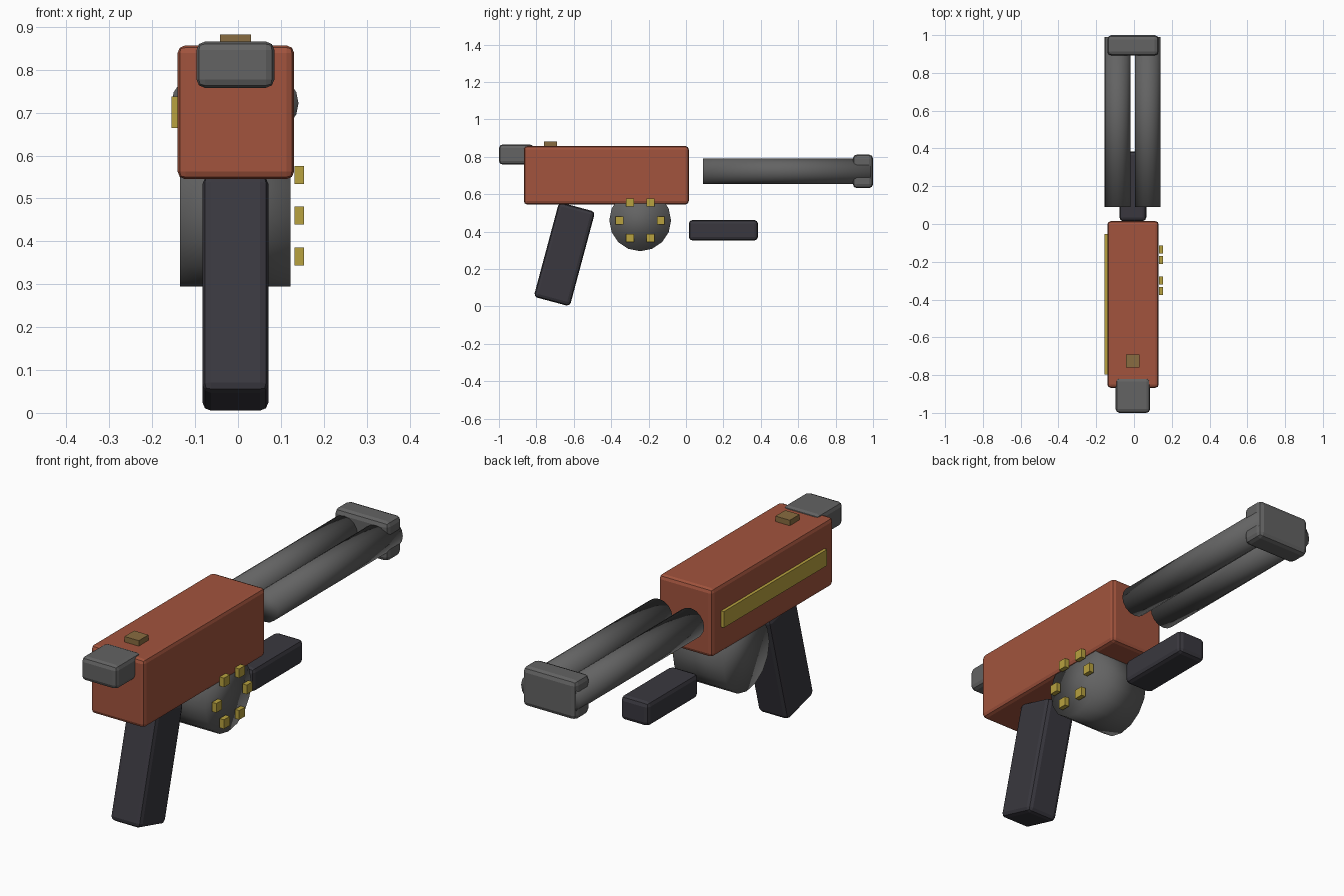
import bpy, bmesh, math
from mathutils import Matrix

if "Cube" in bpy.data.objects:
    bpy.data.objects.remove(bpy.data.objects["Cube"])

CX = -0.005  # the main parts share this centre line


def material(name, rgb):
    m = bpy.data.materials.new(name)
    m.diffuse_color = (*rgb, 1)
    m.use_nodes = True
    m.node_tree.nodes["Principled BSDF"].inputs["Base Color"].default_value = m.diffuse_color
    return m


red = material("rust_red", (0.36, 0.088, 0.047))
grey = material("steel_grey", (0.125, 0.125, 0.125))
dark = material("dark_grip", (0.041, 0.039, 0.049))
yellow = material("brass_yellow", (0.48, 0.36, 0.05))
brown = material("bronze_brown", (0.25, 0.15, 0.052))


def add_object(name, bm, mat):
    me = bpy.data.meshes.new(name)
    bm.to_mesh(me)
    bm.free()
    me.materials.append(mat)
    ob = bpy.data.objects.new(name, me)
    bpy.context.collection.objects.link(ob)
    return ob


def box(name, x, y, z, mat, bevel=0.0, tilt=0.0):
    """Box from (min, max) ranges, optionally tilted about x."""
    bm = bmesh.new()
    bmesh.ops.create_cube(bm, size=1)
    size = [r[1] - r[0] for r in (x, y, z)]
    bmesh.ops.scale(bm, vec=size, verts=bm.verts)
    ob = add_object(name, bm, mat)
    ob.location = [(r[0] + r[1]) / 2 for r in (x, y, z)]
    ob.rotation_euler.x = tilt
    if bevel:
        mod = ob.modifiers.new("rounded_edges", 'BEVEL')
        mod.width = bevel
        mod.segments = 2
    return ob


def cylinder(name, centre, radius, length, axis, mat):
    bm = bmesh.new()
    bmesh.ops.create_cone(bm, cap_ends=True, segments=16, radius1=radius,
                          radius2=radius, depth=length)
    rot = Matrix.Rotation(math.pi / 2, 3, 'Y' if axis == 'x' else 'X')
    bmesh.ops.rotate(bm, matrix=rot, verts=bm.verts)
    for f in bm.faces:
        f.smooth = True
    ob = add_object(name, bm, mat)
    ob.location = centre
    return ob


# Main body, rear block and sight
box("body", (-0.141, 0.131), (-0.867, 0.015), (0.545, 0.857), red, 0.018)
box("rear_block", (-0.097, 0.085), (-1.0, -0.815), (0.758, 0.866), grey, 0.02)
box("rear_sight", (-0.042, 0.030), (-0.76, -0.69), (0.848, 0.882), brown)

# Decorative side plate
box("side_plate", (-0.155, -0.139), (-0.797, -0.052), (0.664, 0.738), yellow)

# Twin barrels and muzzle block
for side, sx in (("left", -1), ("right", 1)):
    cylinder(f"barrel_{side}", (CX - 0.002 + sx * 0.08, 0.54, 0.722), 0.068, 0.9, 'y', grey)
box("muzzle_block", (-0.141, 0.131), (0.892, 1.0), (0.632, 0.812), grey, 0.022)

# Drum magazine with a ring of lugs
DY, DZ = -0.245, 0.46
cylinder("drum", (-0.006, DY, DZ), 0.165, 0.258, 'x', grey)
for i in range(6):
    a = i * math.pi / 3
    y, z = DY + 0.11 * math.cos(a), DZ + 0.11 * math.sin(a)
    box(f"drum_lug_{i + 1}", (0.132, 0.154), (y - 0.021, y + 0.021),
        (z - 0.021, z + 0.021), yellow)

# Tilted rear grip and floating fore grip
box("rear_grip", (-0.083, 0.071), (-0.75, -0.55), (0.017, 0.541), dark, 0.02,
    tilt=-math.radians(15))
box("fore_grip", (-0.077, 0.065), (0.015, 0.385), (0.352, 0.462), dark, 0.02)
